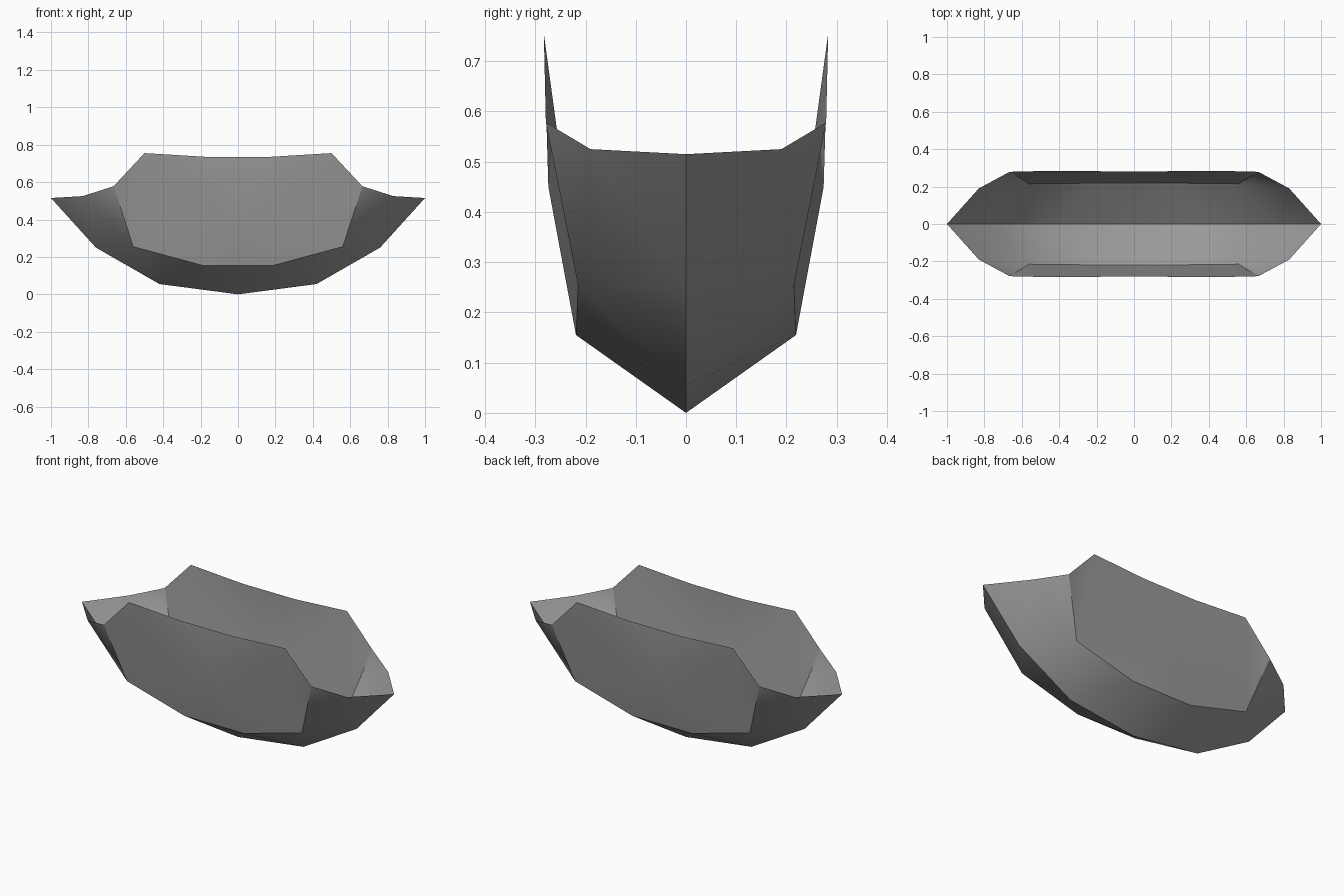
import bpy

cube = bpy.data.objects.get("Cube")
if cube:
    bpy.data.objects.remove(cube, do_unlink=True)

# Matte grey hull colour
grey = bpy.data.materials.new("hull grey")
grey.use_nodes = True
colour = (0.32, 0.32, 0.32, 1)
grey.diffuse_color = colour
bsdf = grey.node_tree.nodes["Principled BSDF"]
bsdf.inputs["Base Color"].default_value = colour
bsdf.inputs["Roughness"].default_value = 0.8

# One quarter of the open hull: named points on keel, chine and rim
points = {
    "keel0": (0, 0, 0), "keel1": (0.42, 0, 0.055),
    "keel2": (0.76, 0, 0.25), "tip": (1, 0, 0.515),
    "chine0": (0, -0.219, 0.155), "chine1": (0.19, -0.219, 0.155),
    "chine2": (0.56, -0.215, 0.255),
    "rim0": (0, -0.282, 0.735), "rim1": (0.17, -0.282, 0.735),
    "rim2": (0.5, -0.283, 0.755), "rim3": (0.665, -0.279, 0.578),
    "rim4": (0.83, -0.19, 0.525),
    "side": (0, -0.274, 0.45),
}
triangles = [
    # bottom
    "keel0 chine1 chine0", "keel0 keel1 chine1", "keel1 chine2 chine1",
    "keel1 keel2 chine2",
    # bow
    "keel2 rim4 chine2", "keel2 tip rim4", "chine2 rim4 rim3",
    # side wall
    "chine2 rim3 rim2", "side chine2 rim2", "side rim2 rim1",
    "side rim1 rim0", "side chine1 chine2", "side chine0 chine1",
]
names = list(points)
mesh = bpy.data.meshes.new("boat_hull")
mesh.from_pydata(list(points.values()), [],
                 [[names.index(n) for n in t.split()] for t in triangles])
mesh.materials.append(grey)
hull = bpy.data.objects.new("boat_hull", mesh)
bpy.context.collection.objects.link(hull)

# Mirror to all four quarters, then smooth between the hard edges
bpy.ops.object.select_all(action="DESELECT")
hull.select_set(True)
bpy.context.view_layer.objects.active = hull
mirror = hull.modifiers.new("mirror", "MIRROR")
mirror.use_axis = (True, True, False)
mirror.merge_threshold = 0.001
bpy.ops.object.modifier_apply(modifier=mirror.name)
bpy.ops.object.shade_smooth_by_angle(angle=0.5236)
